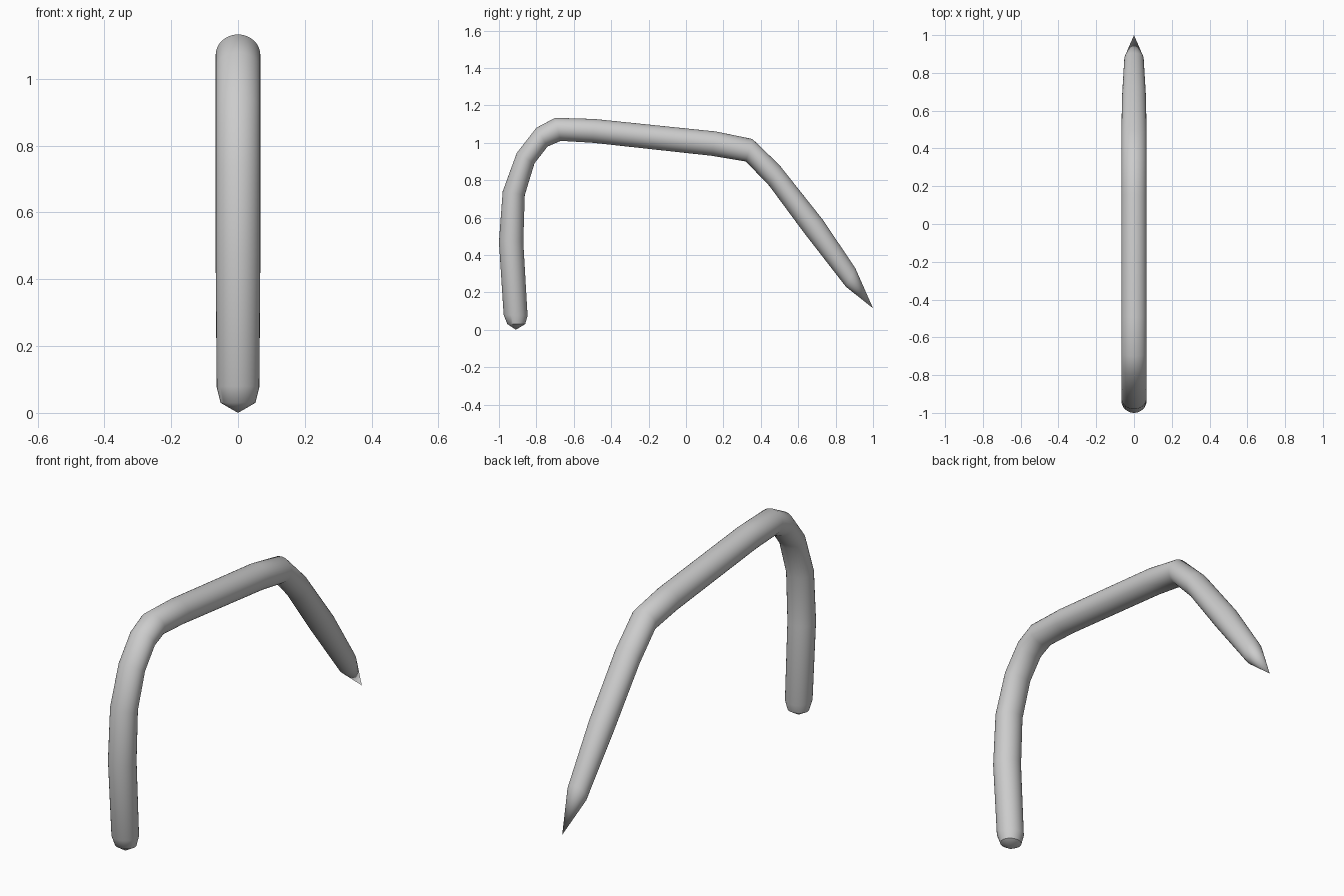
import bpy, bmesh, math
from mathutils import Vector

if "Cube" in bpy.data.objects:
    bpy.data.objects.remove(bpy.data.objects["Cube"])

SIDES = 32

# Cross-section stations along the bent tube: outer (y, z), inner (y, z), half width in x
stations = [
    ((-0.955, 0.03), (-0.86, 0.03), 0.052),
    ((-0.975, 0.08), (-0.847, 0.075), 0.064),
    ((-1.00, 0.47), (-0.87, 0.47), 0.067),
    ((-0.98, 0.74), (-0.862, 0.72), 0.067),
    ((-0.905, 0.945), (-0.81, 0.89), 0.067),
    ((-0.80, 1.08), (-0.74, 0.98), 0.067),
    ((-0.70, 1.133), (-0.67, 1.01), 0.067),
    ((-0.49, 1.127), (-0.50, 1.00), 0.067),
    ((0.16, 1.06), (0.14, 0.93), 0.067),
    ((0.355, 1.02), (0.32, 0.90), 0.067),
    ((0.50, 0.88), (0.445, 0.77), 0.067),
    ((0.73, 0.59), (0.63, 0.52), 0.063),
    ((0.905, 0.33), (0.855, 0.23), 0.051),
]
blunt_end = (0, -0.91, 0.0)
pointed_end = (0, 1.0, 0.115)

bm = bmesh.new()
rings = []
for outer, inner, half in stations:
    a, b = Vector((0, *outer)), Vector((0, *inner))
    mid, axis = (a + b) / 2, (a - b) / 2
    ring = []
    for i in range(SIDES):
        t = 2 * math.pi * i / SIDES
        ring.append(bm.verts.new(mid + axis * math.cos(t) + Vector((half * math.sin(t), 0, 0))))
    rings.append(ring)

# Tube walls
for r0, r1 in zip(rings, rings[1:]):
    for i in range(SIDES):
        j = (i + 1) % SIDES
        bm.faces.new((r0[i], r0[j], r1[j], r1[i]))

# Conical ends
for ring, tip in ((rings[0], blunt_end), (rings[-1], pointed_end)):
    v = bm.verts.new(tip)
    for i in range(SIDES):
        bm.faces.new((ring[i], ring[(i + 1) % SIDES], v))

bmesh.ops.recalc_face_normals(bm, faces=bm.faces)
mesh = bpy.data.meshes.new("bent_tube")
bm.to_mesh(mesh)
bm.free()

# Single grey colour
grey = bpy.data.materials.new("light grey")
grey.diffuse_color = (0.6, 0.6, 0.6, 1)
grey.use_nodes = True
grey.node_tree.nodes["Principled BSDF"].inputs["Base Color"].default_value = grey.diffuse_color
mesh.materials.append(grey)

tube = bpy.data.objects.new("bent_tube", mesh)
bpy.context.collection.objects.link(tube)
bpy.context.view_layer.objects.active = tube
tube.select_set(True)
bpy.ops.object.shade_smooth_by_angle(angle=math.radians(40))
